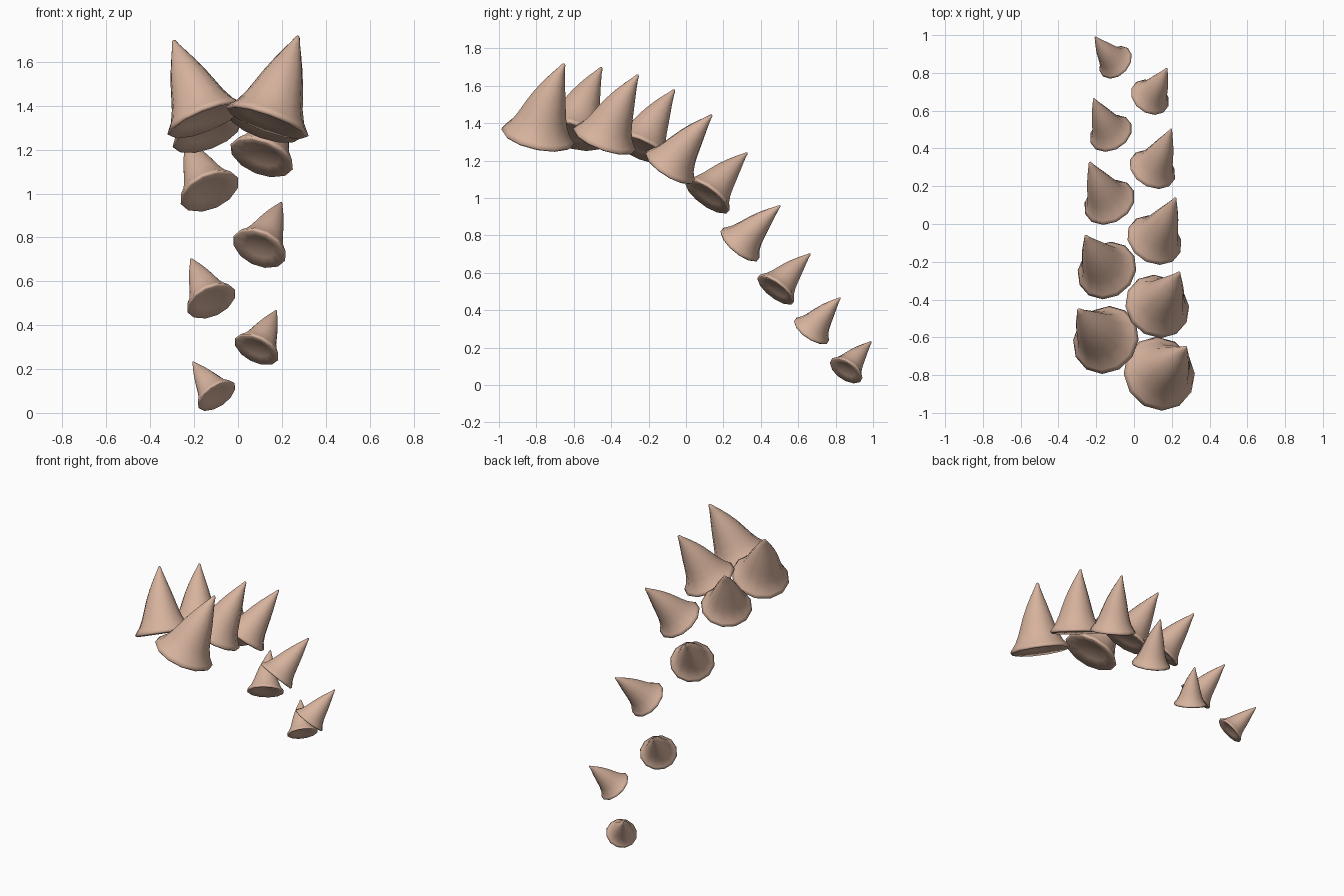
import bpy, bmesh, math
from mathutils import Vector

if "Cube" in bpy.data.objects:
    bpy.data.objects.remove(bpy.data.objects["Cube"])

SIDES = 12

mat = bpy.data.materials.new("tan_horn")
mat.diffuse_color = (0.68, 0.45, 0.34, 1)
mat.use_nodes = True
mat.node_tree.nodes["Principled BSDF"].inputs["Base Color"].default_value = mat.diffuse_color

# (height fraction, radius fraction) from hollow underside, over the rim, to the tip
PROFILE = [(0.05, 0.55), (0.0, 0.94), (0.025, 1.0), (0.07, 0.92), (0.13, 0.81),
           (0.25, 0.68), (0.38, 0.58), (0.52, 0.475), (0.66, 0.355),
           (0.80, 0.22), (0.92, 0.10), (0.985, 0.045)]


def spike(name, base, tip, radius):
    """Curved flared cone with a shallow hollow underside."""
    base, tip = Vector(base), Vector(tip)
    span = tip - base
    h = span.length
    normal = (span - Vector((0, 0.13 * h, 0))).normalized()
    mid = base + normal * h * 0.5

    def centre(t):
        return base * (1 - t) ** 2 + mid * 2 * t * (1 - t) + tip * t * t

    def tangent(t):
        return ((mid - base) * (1 - t) + (tip - mid) * t).normalized()

    bm = bmesh.new()
    rings = []
    for t, r in PROFILE:
        d = tangent(t)
        u = Vector((0, 1, 0)).cross(d).normalized()
        v = d.cross(u)
        c = centre(t)
        rings.append([bm.verts.new(c + (u * math.cos(a) + v * math.sin(a)) * radius * r)
                      for a in (2 * math.pi * i / SIDES for i in range(SIDES))])
    for lo, hi in zip(rings, rings[1:]):
        for i in range(SIDES):
            j = (i + 1) % SIDES
            bm.faces.new((lo[i], lo[j], hi[j], hi[i]))
    # close underside and tip with fans
    under, top = bm.verts.new(centre(0.07)), bm.verts.new(tip)
    for i in range(SIDES):
        j = (i + 1) % SIDES
        bm.faces.new((under, rings[0][j], rings[0][i]))
        bm.faces.new((top, rings[-1][i], rings[-1][j]))
    bmesh.ops.recalc_face_normals(bm, faces=bm.faces)
    for f in bm.faces:
        f.smooth = True
    me = bpy.data.meshes.new(name)
    bm.to_mesh(me)
    bm.free()
    me.materials.append(mat)
    bpy.context.collection.objects.link(bpy.data.objects.new(name, me))


# two staggered rows, front to back: base centre, tip, base radius
RIGHT = [((0.13, -0.795, 1.32), (0.275, -0.65, 1.72), 0.2),
         ((0.12, -0.44, 1.305), (0.24, -0.255, 1.66), 0.178),
         ((0.105, -0.09, 1.16), (0.22, 0.14, 1.445), 0.153),
         ((0.095, 0.284, 0.745), (0.198, 0.505, 0.96), 0.13),
         ((0.082, 0.668, 0.285), (0.175, 0.826, 0.468), 0.11)]
LEFT = [((-0.145, -0.617, 1.33), (-0.295, -0.45, 1.70), 0.187),
        ((-0.14, -0.25, 1.26), (-0.257, -0.06, 1.58), 0.165),
        ((-0.127, 0.11, 1.005), (-0.235, 0.329, 1.243), 0.144),
        ((-0.12, 0.476, 0.505), (-0.214, 0.666, 0.703), 0.12),
        ((-0.095, 0.853, 0.075), (-0.206, 0.992, 0.233), 0.1)]

for side, row in (("right", RIGHT), ("left", LEFT)):
    for i, (b, t, r) in enumerate(row, 1):
        spike(f"{side}_spike_{i}", b, t, r)
